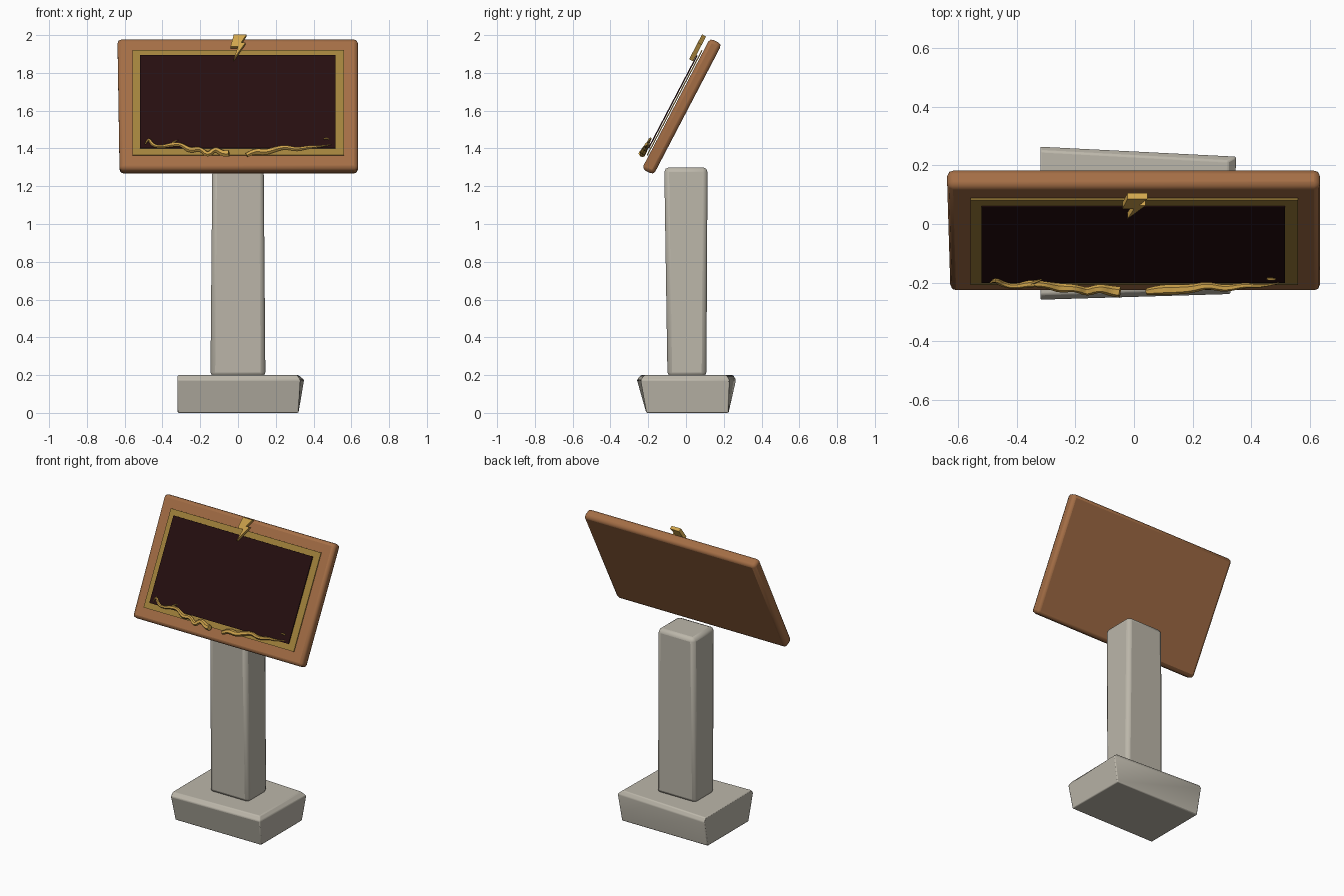
import bpy
import bmesh
from math import radians
from mathutils import Matrix

cube = bpy.data.objects.get("Cube")
if cube:
    bpy.data.objects.remove(cube, do_unlink=True)


def material(name, rgb):
    m = bpy.data.materials.new(name)
    m.use_nodes = True
    color = (*rgb, 1)
    m.diffuse_color = color
    m.node_tree.nodes["Principled BSDF"].inputs["Base Color"].default_value = color
    return m


STONE = material("pale stone", (0.50, 0.47, 0.40))
WOOD = material("warm wood", (0.37, 0.155, 0.06))
GOLD = material("gold", (0.64, 0.38, 0.075))
OLD_GOLD = material("aged gold", (0.36, 0.225, 0.045))
SCREEN = material("dark maroon", (0.019, 0.0045, 0.005))

# Local frame of the tilted board: x across, y up the slope, z out of its face
TILT = Matrix.Translation((0, -0.022, 1.622)) @ Matrix.Rotation(radians(62.4), 4, "X")


def finish(name, bm, mat, matrix=None, bevel=0, segments=2):
    bmesh.ops.recalc_face_normals(bm, faces=bm.faces)
    mesh = bpy.data.meshes.new(name)
    bm.to_mesh(mesh)
    bm.free()
    mesh.materials.append(mat)
    ob = bpy.data.objects.new(name, mesh)
    bpy.context.collection.objects.link(ob)
    if matrix:
        ob.matrix_world = matrix
    if bevel:
        mod = ob.modifiers.new("soft edges", "BEVEL")
        mod.width = bevel
        mod.segments = segments
        select(ob)
        bpy.ops.object.shade_smooth_by_angle(angle=radians(40))
    return ob


def select(ob):
    bpy.ops.object.select_all(action="DESELECT")
    ob.select_set(True)
    bpy.context.view_layer.objects.active = ob


def loft(name, rings, mat, **kw):
    """Solid through stacked outlines given as (height, points)."""
    bm = bmesh.new()
    loops = [[bm.verts.new((x, y, z)) for x, y in pts] for z, pts in rings]
    n = len(loops[0])
    for a, b in zip(loops, loops[1:]):
        for i in range(n):
            j = (i + 1) % n
            bm.faces.new((a[i], a[j], b[j], b[i]))
    bm.faces.new(loops[0][::-1])
    bm.faces.new(loops[-1])
    return finish(name, bm, mat, **kw)


def rect(x0, x1, y0, y1):
    return [(x0, y0), (x1, y0), (x1, y1), (x0, y1)]


# Roughly hewn foot, flaring upward
loft("stone_base", [
    (0, rect(-0.32, 0.32, -0.21, 0.225)),
    (0.175, [(-0.32, -0.26), (0.33, -0.24), (0.35, 0.23), (-0.32, 0.265)]),
    (0.2, [(-0.32, -0.24), (0.315, -0.22), (0.32, 0.215), (-0.32, 0.25)]),
], STONE, bevel=0.006)

# Slightly tapering post
loft("stone_post", [
    (0.19, rect(-0.146, 0.145, -0.098, 0.108)),
    (1.3, rect(-0.136, 0.136, -0.115, 0.114)),
], STONE, bevel=0.025)

# Tilted wooden board
board = [(-0.627, -0.39), (0.635, -0.39), (0.635, 0.39), (-0.638, 0.39)]
loft("wooden_board", [(-0.035, board), (0.035, board)], WOOD, matrix=TILT, bevel=0.02)

# Gilded border, an open rectangle around the screen
bm = bmesh.new()
outer = [bm.verts.new((x, y, 0.046)) for x, y in rect(-0.558, 0.56, -0.314, 0.314)]
inner = [bm.verts.new((x, y, 0.046)) for x, y in rect(-0.5, 0.5, -0.26, 0.26)]
for i in range(4):
    j = (i + 1) % 4
    bm.faces.new((outer[i], outer[j], inner[j], inner[i]))
ext = bmesh.ops.extrude_face_region(bm, geom=bm.faces[:])
for v in ext["geom"]:
    if isinstance(v, bmesh.types.BMVert):
        v.co.z -= 0.006
finish("gilded_border", bm, OLD_GOLD, matrix=TILT)

# Dark screen plate
panel = rect(-0.52, 0.516, -0.277, 0.277)
loft("dark_screen", [(0.05, panel), (0.057, panel)], SCREEN, matrix=TILT)

# Zigzag bolt at the top edge
bolt = [(-0.023, 0.24), (0.04, 0.34), (0.017, 0.34), (0.046, 0.388),
        (-0.022, 0.388), (-0.04, 0.316), (0, 0.316)]
loft("bolt_ornament", [(0.058, bolt), (0.082, bolt)], GOLD, matrix=TILT)


def vine(name, points):
    """Knobbly garland: points are (across, up, radius)."""
    curve = bpy.data.curves.new(name, "CURVE")
    curve.dimensions = "3D"
    curve.bevel_depth = 0.01
    curve.bevel_resolution = 1
    curve.use_fill_caps = True
    spline = curve.splines.new("NURBS")
    spline.points.add(len(points) - 1)
    spline.order_u = 3
    spline.resolution_u = 3
    spline.use_endpoint_u = True
    for i, (p, (x, y, r)) in enumerate(zip(spline.points, points)):
        p.co = (x, y, 0.066 + 0.006 * (i % 2), 1)
        p.radius = r
    curve.materials.append(GOLD)
    ob = bpy.data.objects.new(name, curve)
    bpy.context.collection.objects.link(ob)
    ob.matrix_world = TILT
    select(ob)
    bpy.ops.object.convert(target="MESH")
    bpy.ops.object.shade_smooth_by_angle(angle=radians(40))


# Garlands along the lower edge, with small curls
vine("right_garland", [
    (-0.49, -0.26, 0.3), (-0.475, -0.22, 0.8), (-0.455, -0.265, 1),
    (-0.41, -0.28, 0.8), (-0.35, -0.262, 1.3), (-0.3, -0.262, 1),
    (-0.255, -0.3, 1.7), (-0.2, -0.285, 1.2), (-0.16, -0.33, 1.5),
    (-0.12, -0.285, 1.4), (-0.08, -0.32, 1.8), (-0.048, -0.318, 1.9)])
vine("right_curl", [(-0.36, -0.27, 0.7), (-0.335, -0.24, 0.6), (-0.315, -0.235, 0.2)])
vine("left_garland", [
    (0.045, -0.325, 1.2), (0.09, -0.3, 1.8), (0.14, -0.31, 1.7),
    (0.2, -0.292, 1.5), (0.25, -0.275, 1.2), (0.31, -0.295, 1.2),
    (0.38, -0.275, 0.9), (0.43, -0.278, 0.6), (0.495, -0.262, 0.2)])
vine("left_curl", [(0.455, -0.23, 0.4), (0.47, -0.222, 0.7), (0.483, -0.232, 0.3)])
